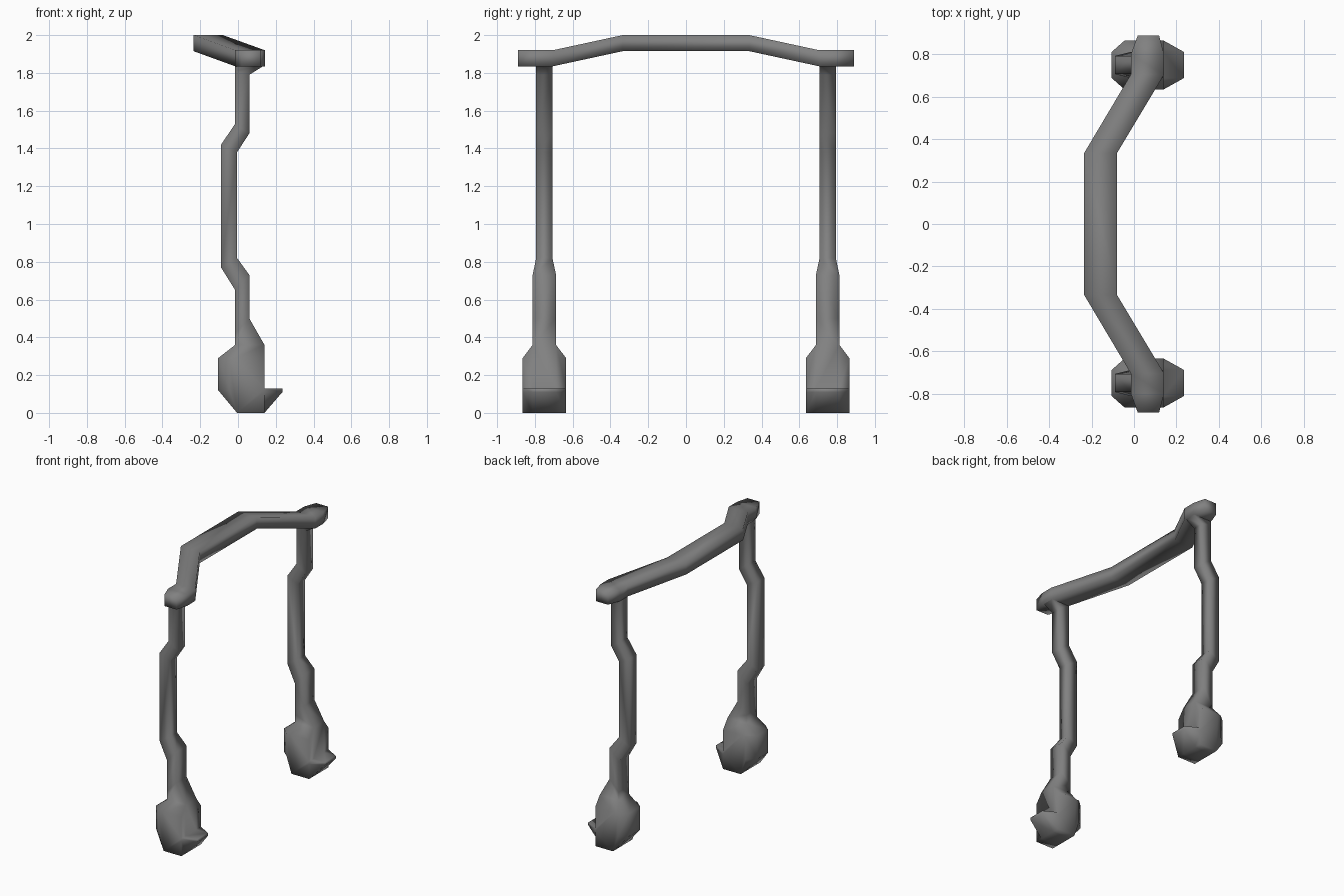
import bpy, bmesh

if "Cube" in bpy.data.objects:
    bpy.data.objects.remove(bpy.data.objects["Cube"])

# Dark grey finish for every part
dark = bpy.data.materials.new("dark_grey")
dark.diffuse_color = (0.22, 0.22, 0.22, 1)
dark.use_nodes = True
dark.node_tree.nodes["Principled BSDF"].inputs["Base Color"].default_value = dark.diffuse_color


def skin(bm, rings, caps=True):
    """Skin a list of equal-length point rings."""
    loops = [[bm.verts.new(p) for p in ring] for ring in rings]
    for a, b in zip(loops, loops[1:]):
        n = len(a)
        for i in range(n):
            j = (i + 1) % n
            bm.faces.new((a[i], a[j], b[j], b[i]))
    if caps:
        bm.faces.new(loops[0])
        bm.faces.new(loops[-1])


def finish(name, bm, mirror=False):
    """Weld the skins, drop faces left inside, and make a smooth object."""
    bmesh.ops.remove_doubles(bm, verts=bm.verts, dist=0.0005)
    inner = [f for f in bm.faces if all(len(e.link_faces) > 2 for e in f.edges)]
    bmesh.ops.delete(bm, geom=inner, context="FACES")
    bmesh.ops.recalc_face_normals(bm, faces=bm.faces)
    me = bpy.data.meshes.new(name)
    bm.to_mesh(me)
    bm.free()
    me.shade_smooth()
    me.materials.append(dark)
    ob = bpy.data.objects.new(name, me)
    bpy.context.collection.objects.link(ob)
    if mirror:
        mod = ob.modifiers.new("Mirror", "MIRROR")
        mod.use_axis = (False, True, False)
        mod.use_mirror_merge = False


# Top bar: rectangular sections along y (y, x min, x max, z min, z max)
half = [(0.335, -0.235, -0.08, 1.915, 2.0),
        (0.705, -0.015, 0.142, 1.835, 1.92),
        (0.80, -0.015, 0.142, 1.835, 1.92),
        (0.89, 0.018, 0.118, 1.835, 1.92)]
stations = [(-s[0],) + s[1:] for s in reversed(half)] + half
bm = bmesh.new()
skin(bm, [[(x0, y, z0), (x1, y, z0), (x1, y, z1), (x0, y, z1)]
          for y, x0, x1, z0, z1 in stations])
finish("top_bar", bm)

# Leg: slanted sections going down (x left, z left, x right, z right, half depth)
LEG_Y = 0.75
leg = [(-0.015, 1.84, 0.14, 1.84, 0.043),
       (-0.015, 1.81, 0.06, 1.79, 0.043),
       (-0.015, 1.53, 0.06, 1.48, 0.043),
       (-0.09, 1.42, -0.005, 1.38, 0.043),
       (-0.09, 0.77, -0.005, 0.82, 0.043),
       (-0.015, 0.65, 0.06, 0.73, 0.062),
       (-0.015, 0.42, 0.06, 0.50, 0.062),
       (-0.015, 0.36, 0.14, 0.36, 0.062)]
bm = bmesh.new()
skin(bm, [[(xl, LEG_Y - h, zl), (xr, LEG_Y - h, zr),
           (xr, LEG_Y + h, zr), (xl, LEG_Y + h, zl)]
          for xl, zl, xr, zr, h in leg], caps=False)

# Foot: core profile with a toe lip, lofted to smaller profiles on both sides
core = [(-0.105, 0.12), (-0.005, 0), (0.14, 0), (0.235, 0.11), (0.235, 0.13),
        (0.14, 0.13), (0.14, 0.36), (-0.015, 0.36), (-0.105, 0.29)]
side = [(-0.045, 0.12), (-0.005, 0), (0.14, 0), (0.14, 0.11), (0.14, 0.13),
        (0.14, 0.13), (0.14, 0.29), (-0.015, 0.29), (-0.045, 0.29)]
slices = [(-0.115, side), (-0.062, core), (0.062, core), (0.115, side)]
skin(bm, [[(x, LEG_Y + dy, z) for x, z in prof] for dy, prof in slices])
finish("leg_and_foot", bm, mirror=True)
